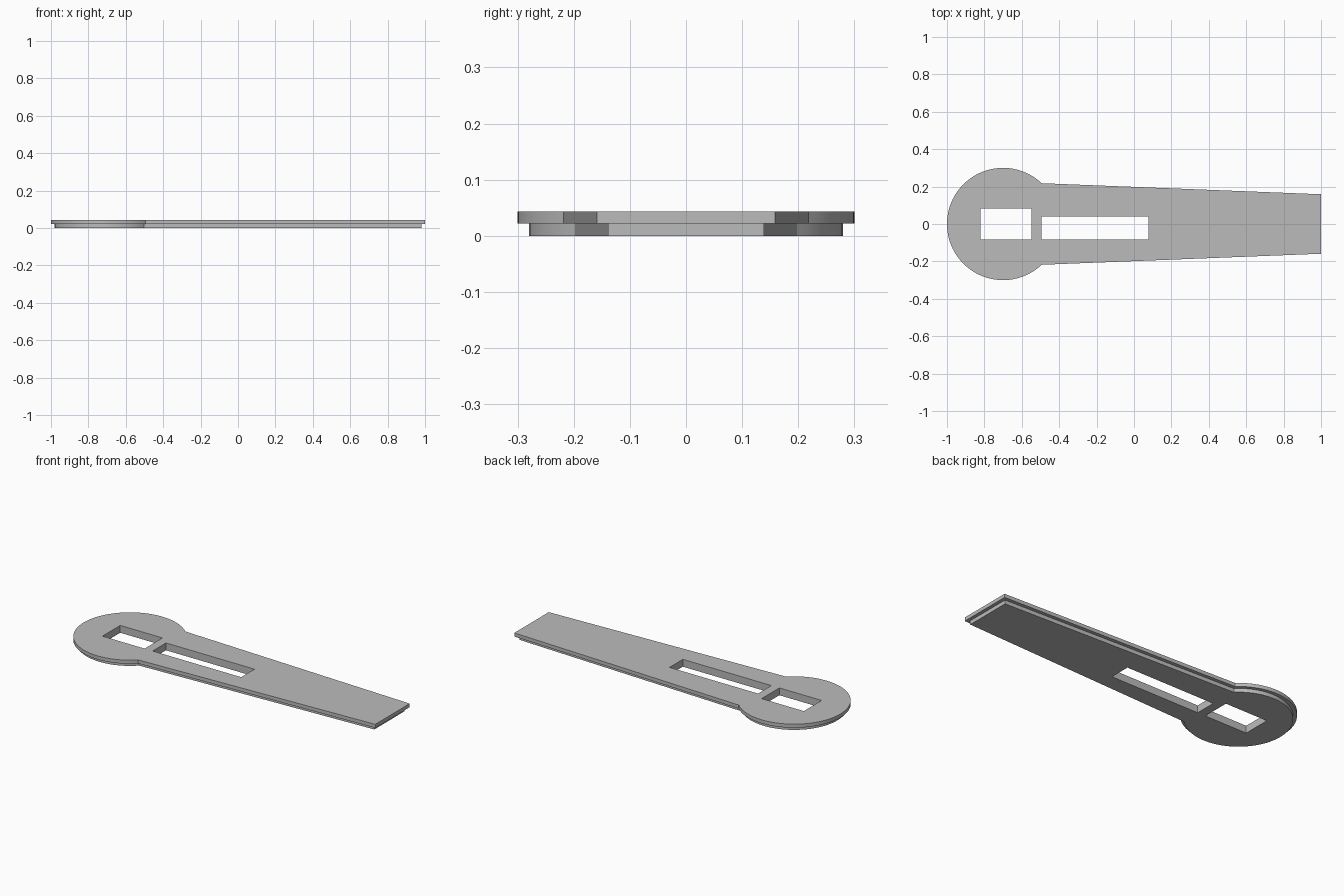
import bpy
import math

cube = bpy.data.objects.get("Cube")
if cube:
    bpy.data.objects.remove(cube, do_unlink=True)

grey = bpy.data.materials.new("plain grey")
grey.use_nodes = True
grey.diffuse_color = (0.5, 0.5, 0.5, 1)
grey.node_tree.nodes["Principled BSDF"].inputs["Base Color"].default_value = (0.5, 0.5, 0.5, 1)

HEAD_X = -0.7
SEGMENTS = 72


def rectangle(x0, x1, y0, y1):
    return [(x0, y0), (x1, y0), (x1, y1), (x0, y1)]


# Slots that pass through both layers
SLOTS = [rectangle(-0.82, -0.547, -0.082, 0.082),
         rectangle(-0.495, 0.078, -0.082, 0.041)]


def outline(radius, neck, end_x, end_y):
    """Round head running into a tapered handle."""
    start = math.asin(neck / radius)
    sweep = 2 * (math.pi - start)
    arc = [start + sweep * i / SEGMENTS for i in range(SEGMENTS + 1)]
    points = [(HEAD_X + radius * math.cos(a), radius * math.sin(a)) for a in arc]
    return points + [(end_x, -end_y), (end_x, end_y)]


def plate(name, loops, bottom, top):
    """Filled flat profile with holes, extruded between two heights."""
    curve = bpy.data.curves.new(name, "CURVE")
    curve.dimensions = "2D"
    curve.fill_mode = "BOTH"
    curve.extrude = (top - bottom) / 2
    for loop in loops:
        spline = curve.splines.new("POLY")
        spline.points.add(len(loop) - 1)
        for point, (x, y) in zip(spline.points, loop):
            point.co = (x, y, 0, 1)
        spline.use_cyclic_u = True
    curve.materials.append(grey)
    obj = bpy.data.objects.new(name, curve)
    obj.location.z = (top + bottom) / 2
    bpy.context.collection.objects.link(obj)
    bpy.ops.object.select_all(action="DESELECT")
    obj.select_set(True)
    bpy.context.view_layer.objects.active = obj
    bpy.ops.object.convert(target="MESH")
    # Weld the caps to the walls
    bpy.ops.object.mode_set(mode="EDIT")
    bpy.ops.mesh.select_all(action="SELECT")
    bpy.ops.mesh.remove_doubles(threshold=0.0001)
    bpy.ops.mesh.normals_make_consistent(inside=False)
    bpy.ops.object.mode_set(mode="OBJECT")
    bpy.ops.object.shade_smooth_by_angle(angle=math.radians(25))


# Wide upper layer over a slightly smaller lower layer
plate("upper_plate", [outline(0.3, 0.218, 1.0, 0.159)] + SLOTS, 0.022, 0.043)
plate("lower_plate", [outline(0.28, 0.198, 0.98, 0.139)] + SLOTS, 0, 0.022)
